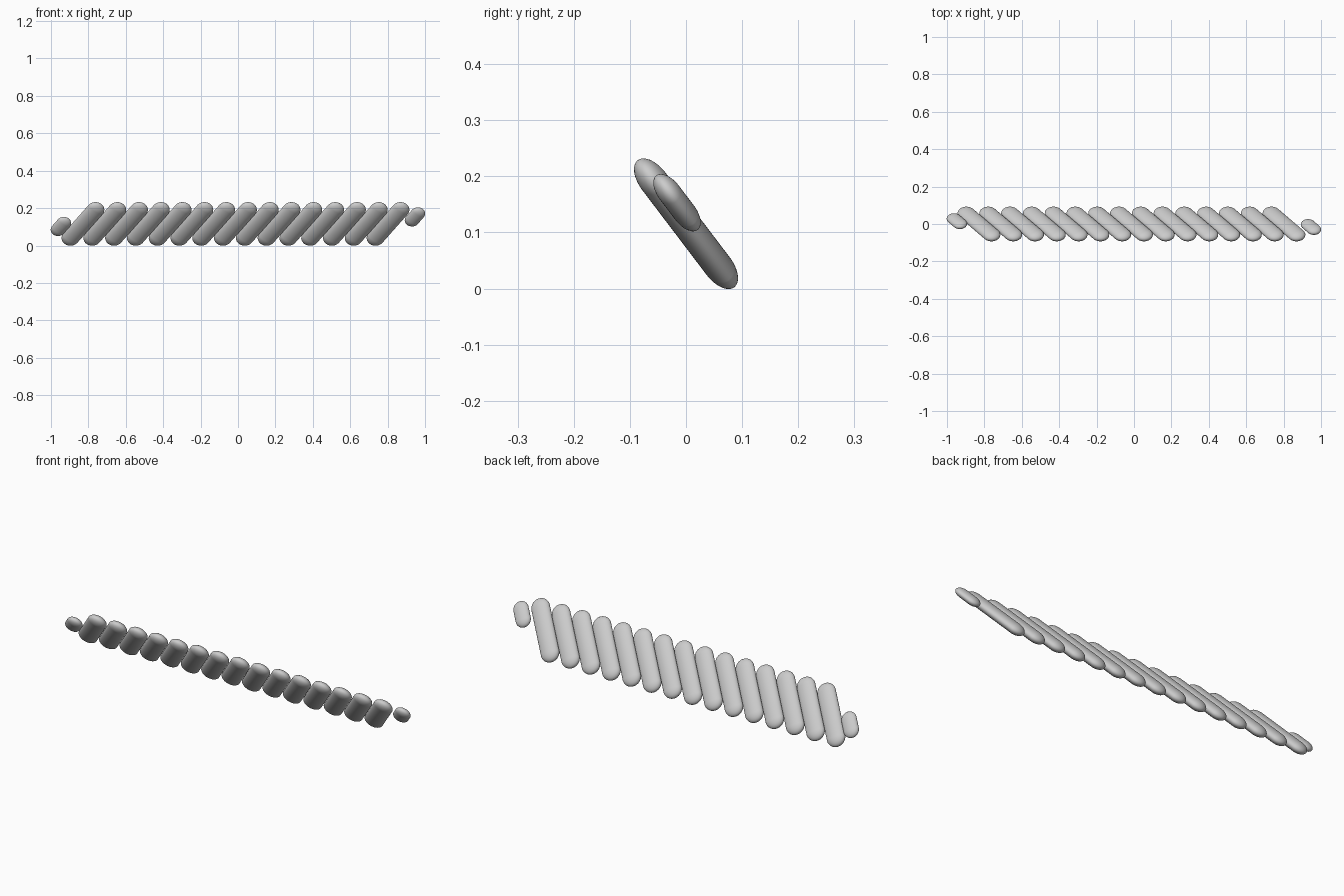
import bpy, bmesh
from math import radians
from mathutils import Matrix, Vector

if "Cube" in bpy.data.objects:
    bpy.data.objects.remove(bpy.data.objects["Cube"])

LEAN = Matrix.Rotation(radians(37.2), 4, 'X')    # whole row leans to the front
SLANT = Matrix.Rotation(radians(35.2), 4, 'Y')   # each strand slants within the row


def flat_capsule(name, location, half_length, radius, thickness):
    """Flattened capsule: a sphere split at its middle and pulled apart."""
    bm = bmesh.new()
    bmesh.ops.create_uvsphere(bm, u_segments=32, v_segments=17, radius=1)
    for v in bm.verts:
        end = half_length if v.co.z > 0 else -half_length
        v.co = Vector((v.co.x * radius, v.co.y * thickness, v.co.z * radius + end))
    for f in bm.faces:
        f.smooth = True
    mesh = bpy.data.meshes.new(name)
    bm.to_mesh(mesh)
    bm.free()
    obj = bpy.data.objects.new(name, mesh)
    obj.matrix_world = Matrix.Translation(location) @ LEAN @ SLANT
    bpy.context.collection.objects.link(obj)
    return obj


# Row of long slanted strands
for i in range(15):
    flat_capsule(f"strand_{i + 1}", (-0.829 + i * 0.1165, 0, 0.1155), 0.116, 0.0475, 0.026)

# Short end pieces
flat_capsule("left_end_strand", (-0.947, 0.015, 0.102), 0.027, 0.039, 0.021)
flat_capsule("right_end_strand", (0.946, -0.016, 0.153), 0.027, 0.039, 0.021)
